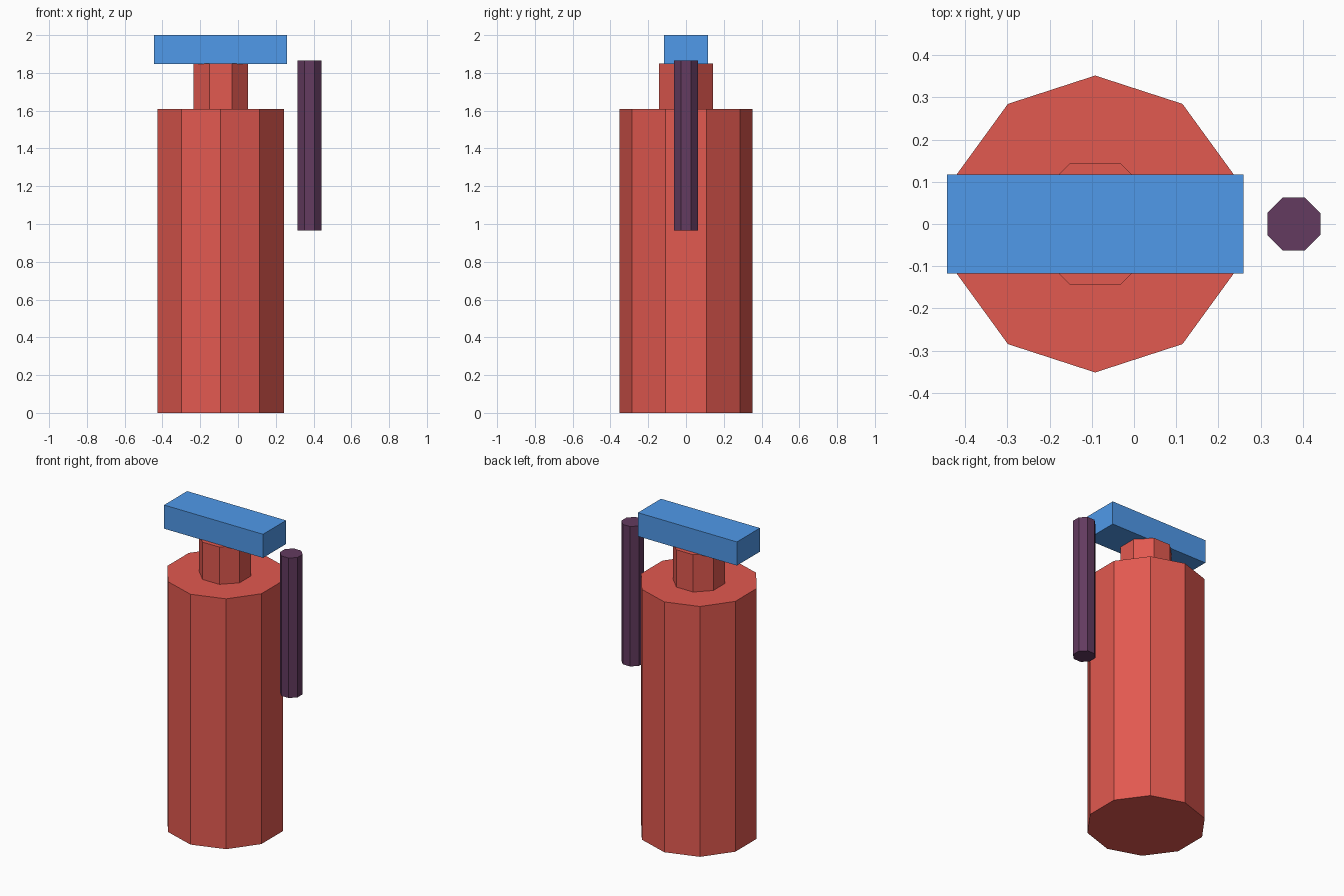
import bpy
from math import radians

if "Cube" in bpy.data.objects:
    bpy.data.objects.remove(bpy.data.objects["Cube"])


def material(name, rgb):
    mat = bpy.data.materials.new(name)
    mat.diffuse_color = (*rgb, 1.0)
    mat.use_nodes = True
    mat.node_tree.nodes["Principled BSDF"].inputs["Base Color"].default_value = mat.diffuse_color
    return mat


RED = material("red", (0.76, 0.10, 0.08))
BLUE = material("blue", (0.08, 0.32, 0.82))
PURPLE = material("purple", (0.125, 0.043, 0.115))


def prism(name, sides, radius, x, z0, z1, turn, mat):
    bpy.ops.mesh.primitive_cylinder_add(
        vertices=sides, radius=radius, depth=z1 - z0,
        location=(x, 0, (z0 + z1) / 2), rotation=(0, 0, radians(turn)))
    obj = bpy.context.object
    obj.name = name
    obj.data.materials.append(mat)


AXIS_X = -0.092

# tank: ten sides, corners on the y axis
prism("tank", 10, 0.352, AXIS_X, 0.0, 1.61, 0, RED)

# neck: eight sides, flats facing the axes
prism("neck", 8, 0.156, AXIS_X, 1.61, 1.85, 22.5, RED)

# hose: hangs free beside the tank
prism("hose", 8, 0.0682, 0.379, 0.965, 1.865, 22.5, PURPLE)

# handle: bar across the neck
bpy.ops.mesh.primitive_cube_add(size=1, location=(AXIS_X, 0, 1.924))
handle = bpy.context.object
handle.name = "handle"
handle.scale = (0.704, 0.234, 0.152)
bpy.ops.object.transform_apply(location=False, rotation=False, scale=True)
handle.data.materials.append(BLUE)
